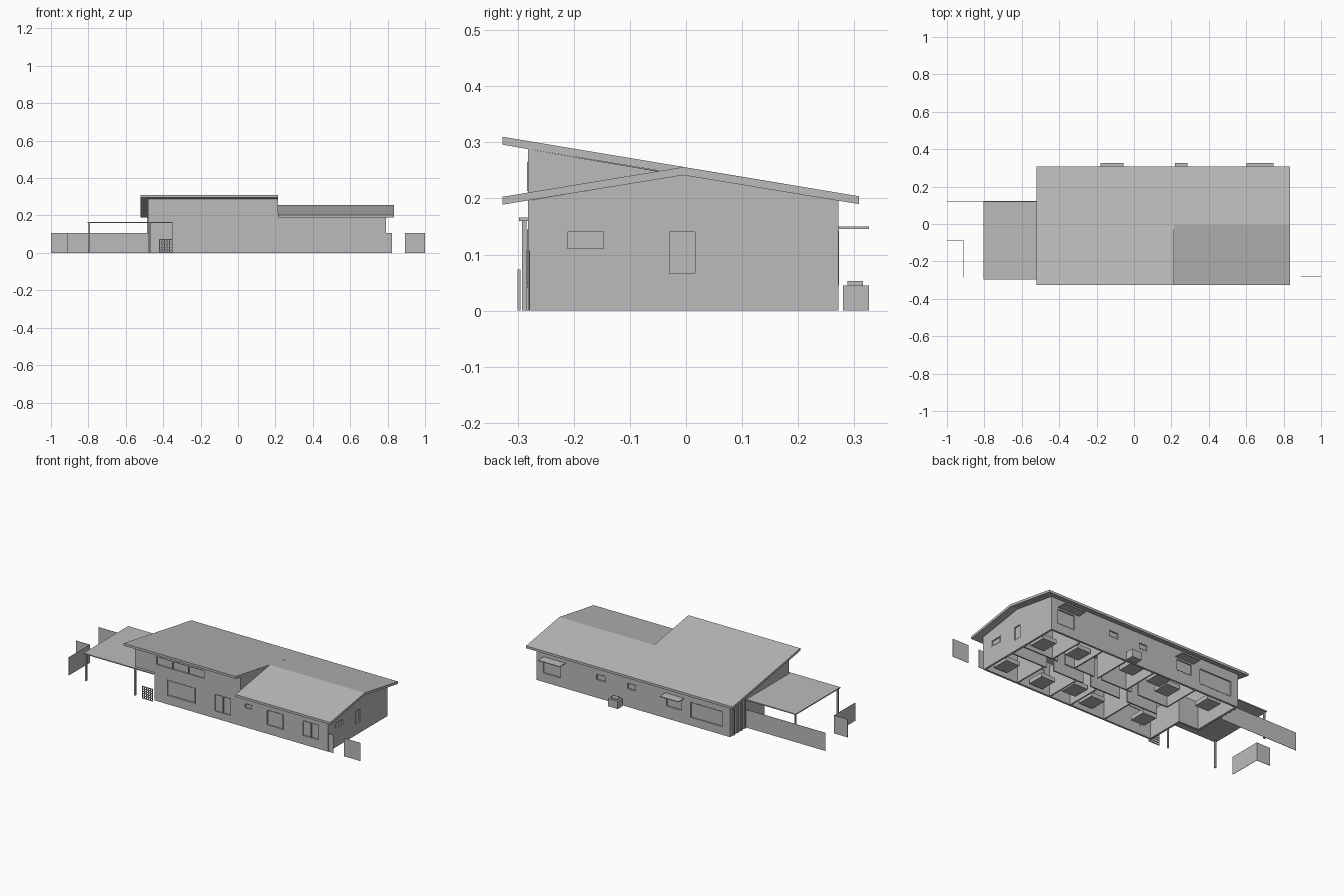
import bpy, bmesh
from mathutils import Vector

cube = bpy.data.objects.get("Cube")
if cube:
    bpy.data.objects.remove(cube, do_unlink=True)

grey = bpy.data.materials.new("plain grey")
grey.use_nodes = True
COLOUR = (0.5, 0.5, 0.5, 1)
grey.diffuse_color = COLOUR
grey.node_tree.nodes["Principled BSDF"].inputs["Base Color"].default_value = COLOUR


def add_box(bm, lo, hi):
    verts = bmesh.ops.create_cube(bm, size=1)["verts"]
    lo, hi = Vector(lo), Vector(hi)
    for v in verts:
        v.co = (lo + hi) / 2 + v.co * (hi - lo)


def finish(name, bm):
    bmesh.ops.recalc_face_normals(bm, faces=bm.faces)
    mesh = bpy.data.meshes.new(name)
    bm.to_mesh(mesh)
    bm.free()
    mesh.materials.append(grey)
    ob = bpy.data.objects.new(name, mesh)
    bpy.context.collection.objects.link(ob)
    return ob


def boxes(name, *pairs):
    bm = bmesh.new()
    for lo, hi in pairs:
        add_box(bm, lo, hi)
    return finish(name, bm)


def slab(name, profile, axis, start, end):
    """Extrude a (horizontal, z) profile along x or y."""
    bm = bmesh.new()
    def place(h, z):
        return (start, h, z) if axis == "x" else (h, start, z)
    face = bm.faces.new([bm.verts.new(place(h, z)) for h, z in profile])
    moved = bmesh.ops.extrude_face_region(bm, geom=[face])["geom"]
    step = Vector((end - start, 0, 0) if axis == "x" else (0, end - start, 0))
    bmesh.ops.translate(bm, vec=step, verts=[g for g in moved if isinstance(g, bmesh.types.BMVert)])
    return finish(name, bm)


def rect(a, b, low, high):
    return [(a, low), (b, low), (b, high), (a, high)]


def add_windows(wall, axis, outer, inward, windows):
    """Cut openings in a wall and fit framed panes; window = (h0, h1, z0, z1, panels)."""
    def span(h0, h1, z0, z1, d0, d1):
        a, b = sorted((outer + inward * d0, outer + inward * d1))
        return ((a, h0, z0), (b, h1, z1)) if axis == "x" else ((h0, a, z0), (h1, b, z1))
    cutter = boxes(wall.name + "_cutter", *[span(*w[:4], -0.02, 0.03) for w in windows])
    cutter.hide_render = True
    cutter.hide_viewport = True
    cutter.display_type = "WIRE"
    mod = wall.modifiers.new("openings", "BOOLEAN")
    mod.operation = "DIFFERENCE"
    mod.solver = "EXACT"
    mod.object = cutter
    f = 0.004
    parts = []
    for h0, h1, z0, z1, panels in windows:
        parts.append(span(h0, h1, z0, z1, 0.007, 0.009))
        parts += [span(h0, h1, z, z + f, -0.001, 0.008) for z in (z0, z1 - f)]
        for i in range(panels + 1):
            h = h0 + (h1 - h0 - f) * i / panels
            parts.append(span(h, h + f, z0, z1, -0.001, 0.008))
    boxes(wall.name + "_windows", *parts)


T = 0.012
LEFT, RIGHT, STEP = -0.48, 0.79, 0.213
FRONT, BACK = -0.282, 0.272
PORCH_X, PORCH_Y, PORCH_Z = -0.35, -0.05, 0.163

# Roofs: tall single slope and lower gabled end
slab("main_roof", [(-0.327, 0.31), (0.308, 0.204), (0.308, 0.19), (0, 0.2415),
                   (FRONT, 0.288), (-0.327, 0.296)], "x", -0.522, STEP)
slab("gable_roof", [(-0.327, 0.203), (-0.005, 0.256), (0.308, 0.204), (0.308, 0.19),
                    (-0.005, 0.2415), (-0.327, 0.189)], "x", STEP, 0.835)

# Outer walls
front_main = slab("front_main_wall", [(PORCH_X, 0), (STEP, 0), (STEP, 0.288), (LEFT, 0.288),
                                      (LEFT, PORCH_Z), (PORCH_X, PORCH_Z)], "y", FRONT, FRONT + T)
add_windows(front_main, "y", FRONT, 1, [(-0.27, -0.083, 0.05, 0.145, 1), (0.042, 0.153, 0.04, 0.145, 2),
                                        (-0.34, -0.02, 0.213, 0.265, 3)])
front_low = slab("front_low_wall", rect(STEP, RIGHT, 0, 0.197), "y", FRONT, FRONT + T)
add_windows(front_low, "y", FRONT, 1, [(0.24, 0.292, 0.113, 0.143, 1), (0.384, 0.495, 0.05, 0.143, 1),
                                       (0.62, 0.732, 0.05, 0.143, 2)])
back = slab("back_wall", rect(LEFT, RIGHT, 0, 0.197), "y", BACK - T, BACK)
add_windows(back, "y", BACK, -1, [(0.63, 0.75, 0.05, 0.14, 1), (0.335, 0.4, 0.105, 0.143, 1),
                                  (0.138, 0.197, 0.105, 0.143, 1), (-0.165, -0.06, 0.07, 0.14, 1),
                                  (-0.434, -0.217, 0.045, 0.14, 1)])
right_end = slab("gable_end_wall", [(FRONT, 0), (BACK, 0), (BACK, 0.196), (-0.005, 0.242),
                                    (FRONT, 0.196)], "x", RIGHT - T, RIGHT)
add_windows(right_end, "x", RIGHT, -1, [(-0.215, -0.143, 0.107, 0.144, 1), (-0.033, 0.02, 0.062, 0.144, 1)])
slab("carport_end_wall", [(PORCH_Y, 0), (BACK, 0), (BACK, 0.196), (FRONT, 0.288),
                          (FRONT, PORCH_Z), (PORCH_Y, PORCH_Z)], "x", LEFT, LEFT + T)
slab("roof_step_wall", [(FRONT, 0.19), (0, 0.24), (FRONT, 0.288)], "x", STEP - T, STEP - 0.001)

# Recessed porch
boxes("porch_walls", ((PORCH_X, FRONT, 0), (PORCH_X + T, PORCH_Y, PORCH_Z)),
      ((LEFT, PORCH_Y, 0), (PORCH_X + T, PORCH_Y + T, PORCH_Z)))
boxes("carport_end_battens", *[((LEFT - 0.006, y, 0), (LEFT, y + 0.008, 0.19))
                               for y in (0.13, 0.165, 0.2, 0.235)])

# Carport
boxes("carport_roof", ((-0.805, -0.298, 0.16), (LEFT, 0.12, 0.166)),
      ((LEFT, -0.298, 0.16), (PORCH_X, PORCH_Y, 0.166)))
boxes("carport_posts", *[((x - 0.004, y - 0.004, 0), (x + 0.004, y + 0.004, 0.161))
                         for x, y in ((-0.795, -0.288), (-0.795, 0.11), (-0.473, -0.288))])

# Lattice screen beside the porch
CELLS = 5
bm = bmesh.new()
for i in range(CELLS + 1):
    x, z = -0.422 + 0.068 * i / CELLS, 0.069 * i / CELLS
    add_box(bm, (x, -0.3, 0), (x + 0.004, -0.295, 0.073))
    add_box(bm, (-0.422, -0.3, z), (-0.35, -0.295, z + 0.004))
finish("lattice_screen", bm)

# Garden fences
H, F = 0.107, 0.002
boxes("back_fence", ((-1, 0.12, 0), (LEFT, 0.12 + F, H)))
boxes("corner_fence", ((-1, -0.09, 0), (-0.91, -0.09 + F, H)), ((-0.91 - F, -0.285, 0), (-0.91, -0.09, H)))
boxes("side_fence", ((RIGHT, -0.28, 0), (0.823, -0.28 + F, H)), ((0.893, -0.28, 0), (1, -0.28 + F, H)))

# Window awnings and outdoor unit
boxes("awnings", *[((a, BACK, 0.146), (b, 0.326, 0.15)) for a, b in ((-0.178, -0.055), (0.602, 0.745))])
boxes("outdoor_unit", ((0.22, 0.28, 0), (0.285, 0.326, 0.045)), ((0.232, 0.288, 0.045), (0.273, 0.315, 0.053)))

# Inner partitions either side of a corridor
bm = bmesh.new()
for y in (-0.06, 0.03):
    for a, b in ((-0.2, 0.0), (0.05, 0.25), (0.3, 0.5), (0.55, RIGHT - T)):
        add_box(bm, (a, y, 0), (b, y + 0.008, 0.18))
for x in (-0.03, 0.2, 0.34, 0.56):
    add_box(bm, (x, FRONT + T, 0), (x + 0.008, -0.06, 0.18))
for x in (-0.2, 0.08, 0.27, 0.43, 0.58):
    add_box(bm, (x, 0.03, 0), (x + 0.008, BACK - T, 0.18))
finish("partitions", bm)

# Low furniture
bm = bmesh.new()
for x, y in ((0.7, -0.2), (0.7, 0.1), (0.45, -0.21), (0.5, 0.14), (0.12, -0.2), (0.27, -0.16),
             (0.18, 0.2), (0.0, 0.2), (-0.1, 0.15), (-0.36, 0.17), (-0.2, -0.16)):
    add_box(bm, (x - 0.045, y - 0.05, 0.015), (x + 0.045, y + 0.05, 0.04))
finish("furniture", bm)
